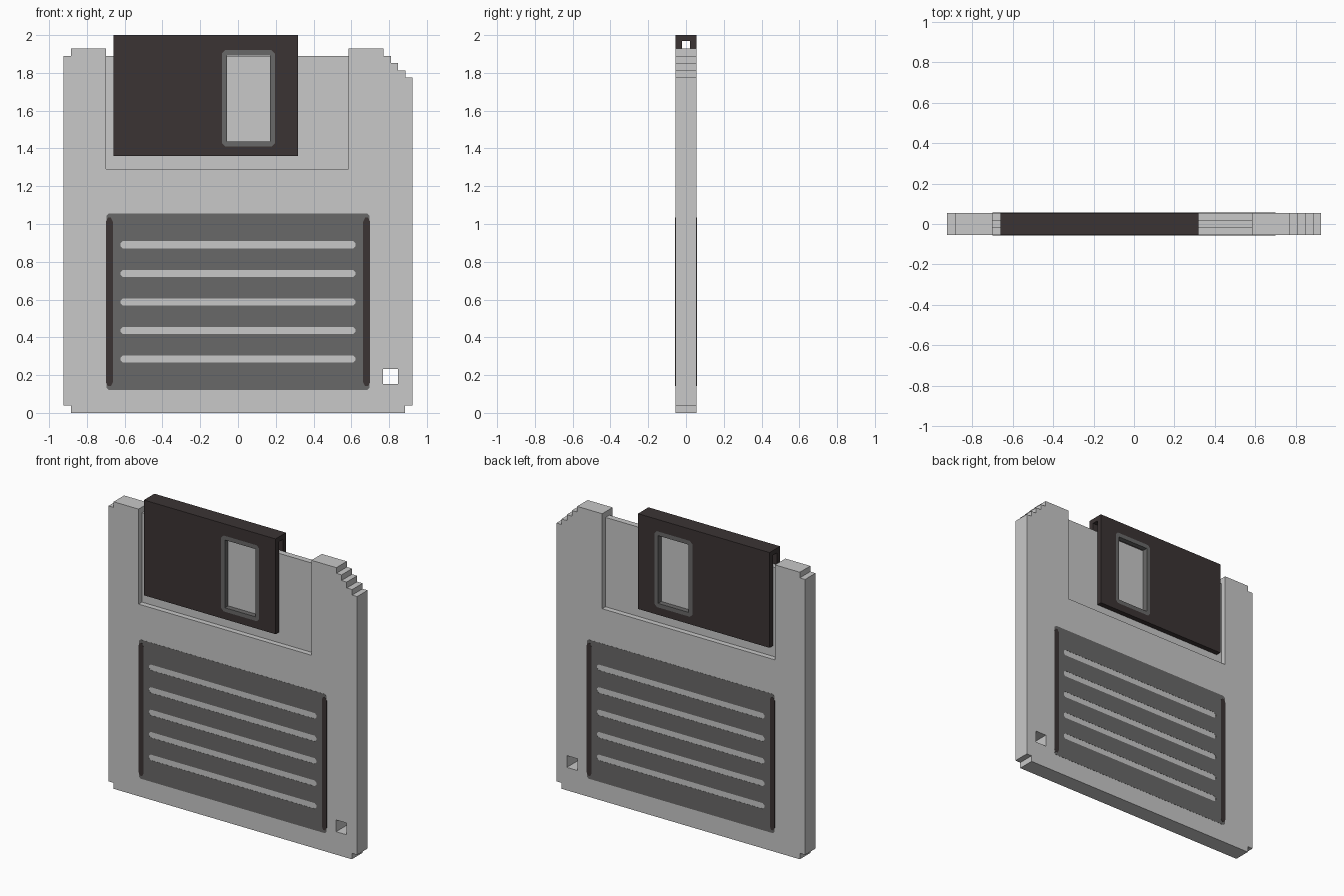
import bpy

if "Cube" in bpy.data.objects:
    bpy.data.objects.remove(bpy.data.objects["Cube"])

HALF = 0.0555   # half thickness of the case
CORE = 0.02     # half thickness of the thin tab under the shutter


def material(name, rgb):
    m = bpy.data.materials.new(name)
    m.diffuse_color = (*rgb, 1)
    m.use_nodes = True
    m.node_tree.nodes["Principled BSDF"].inputs["Base Color"].default_value = m.diffuse_color
    return m


LIGHT = material("light grey plastic", (0.578, 0.578, 0.578))
MID = material("mid grey", (0.141, 0.139, 0.138))
DARK = material("dark metal", (0.044, 0.034, 0.034))


def prism(name, loops, y0, y1, mat):
    """Fill x/z outlines (later loops are holes) and extrude from y0 to y1."""
    cu = bpy.data.curves.new(name, 'CURVE')
    cu.dimensions = '2D'
    cu.fill_mode = 'BOTH'
    cu.extrude = (y1 - y0) / 2
    for pts in loops:
        sp = cu.splines.new('POLY')
        sp.points.add(len(pts) - 1)
        for p, (x, z) in zip(sp.points, pts):
            # flat curve lies in x/y, rotated upright below
            p.co = (x, z, 0, 1)
        sp.use_cyclic_u = True
    tmp = bpy.data.objects.new(name + "_outline", cu)
    bpy.context.collection.objects.link(tmp)
    bpy.context.view_layer.update()
    dg = bpy.context.evaluated_depsgraph_get()
    me = bpy.data.meshes.new_from_object(tmp.evaluated_get(dg))
    bpy.data.objects.remove(tmp)
    mid = (y0 + y1) / 2
    for v in me.vertices:
        x, z, d = v.co
        v.co = (x, mid - d, z)
    me.materials.clear()
    me.materials.append(mat)
    for p in me.polygons:
        p.use_smooth = False
        p.material_index = 0
    ob = bpy.data.objects.new(name, me)
    bpy.context.collection.objects.link(ob)
    return ob


def rect(x0, x1, z0, z1, cx=0.0, cz=None):
    """Rectangle outline, with cut corners when cx is given."""
    if not cx:
        return [(x0, z0), (x1, z0), (x1, z1), (x0, z1)]
    cz = cx if cz is None else cz
    return [(x0 + cx, z0), (x1 - cx, z0), (x1, z0 + cz), (x1, z1 - cz),
            (x1 - cx, z1), (x0 + cx, z1), (x0, z1 - cz), (x0, z0 + cz)]


# Case: stepped corners, tab edge lowered at the top, square hole
outline = [(-0.885, 0), (0.885, 0), (0.885, 0.04), (0.924, 0.04),
           (0.924, 1.775), (0.887, 1.775), (0.887, 1.812), (0.847, 1.812),
           (0.847, 1.852), (0.809, 1.852), (0.809, 1.89), (0.77, 1.89),
           (0.77, 1.928), (0.584, 1.928), (0.584, 1.89), (-0.70, 1.89),
           (-0.70, 1.928), (-0.885, 1.928), (-0.885, 1.89), (-0.924, 1.89),
           (-0.924, 0.04), (-0.885, 0.04)]
case = prism("case", [outline, rect(0.768, 0.847, 0.154, 0.233)],
             -HALF, HALF, LIGHT)

# Weld the case so the recess cuts are clean
weld = case.modifiers.new("weld", 'WELD')
weld.merge_threshold = 0.0005

# Recess on both sides for the sliding shutter
for side in (-1, 1):
    ys = sorted((side * CORE, side * 0.1))
    cutter = prism("recess_cutter", [rect(-0.70, 0.584, 1.29, 2.1)], *ys, LIGHT)
    w = cutter.modifiers.new("weld", 'WELD')
    w.merge_threshold = 0.0005
    cutter.hide_render = True
    cutter.hide_viewport = False
    cutter.display_type = 'WIRE'
    b = case.modifiers.new("recess", 'BOOLEAN')
    b.operation = 'DIFFERENCE'
    b.solver = 'EXACT'
    b.object = cutter

# Apply the cuts, then drop the cutters
bpy.context.view_layer.update()
dg = bpy.context.evaluated_depsgraph_get()
cut_mesh = bpy.data.meshes.new_from_object(case.evaluated_get(dg))
case.modifiers.clear()
case.data = cut_mesh
for ob in list(bpy.data.objects):
    if ob.name.startswith("recess_cutter"):
        bpy.data.objects.remove(ob)

# Shutter bridge joining the two panels over the top
prism("shutter_top", [rect(-0.66, 0.318, 1.968, 2.0)], -0.021, 0.021, DARK)

frame_outer = rect(-0.086, 0.196, 1.41, 1.92, 0.018)
frame_inner = rect(-0.058, 0.169, 1.437, 1.892)
slots = [rect(-0.622, 0.622, z - 0.019, z + 0.019, 0.012)
         for z in (0.285, 0.437, 0.587, 0.738, 0.89)]

for side, tag in ((-1, "front"), (1, "back")):
    def span(a, b):
        return sorted((side * a, side * b))

    # Shutter panel and its window frame
    prism("shutter_panel_" + tag, [rect(-0.66, 0.318, 1.36, 2.0), frame_outer],
          *span(0.021, HALF), DARK)
    prism("window_frame_" + tag, [frame_outer, frame_inner],
          *span(0.021, HALF), MID)

    # Label with writing lines left open to the case colour
    prism("label_" + tag, [rect(-0.697, 0.697, 0.122, 1.056, 0.012)] + slots,
          *span(HALF - 0.001, HALF + 0.001), MID)

    # Dark strips along both label sides
    for s, end in ((-1, "left"), (1, "right")):
        x0, x1 = sorted((s * 0.699, s * 0.663))
        prism(f"label_strip_{tag}_{end}", [rect(x0, x1, 0.142, 1.034, 0.01, 0.02)],
              *span(HALF - 0.001, HALF + 0.002), DARK)
